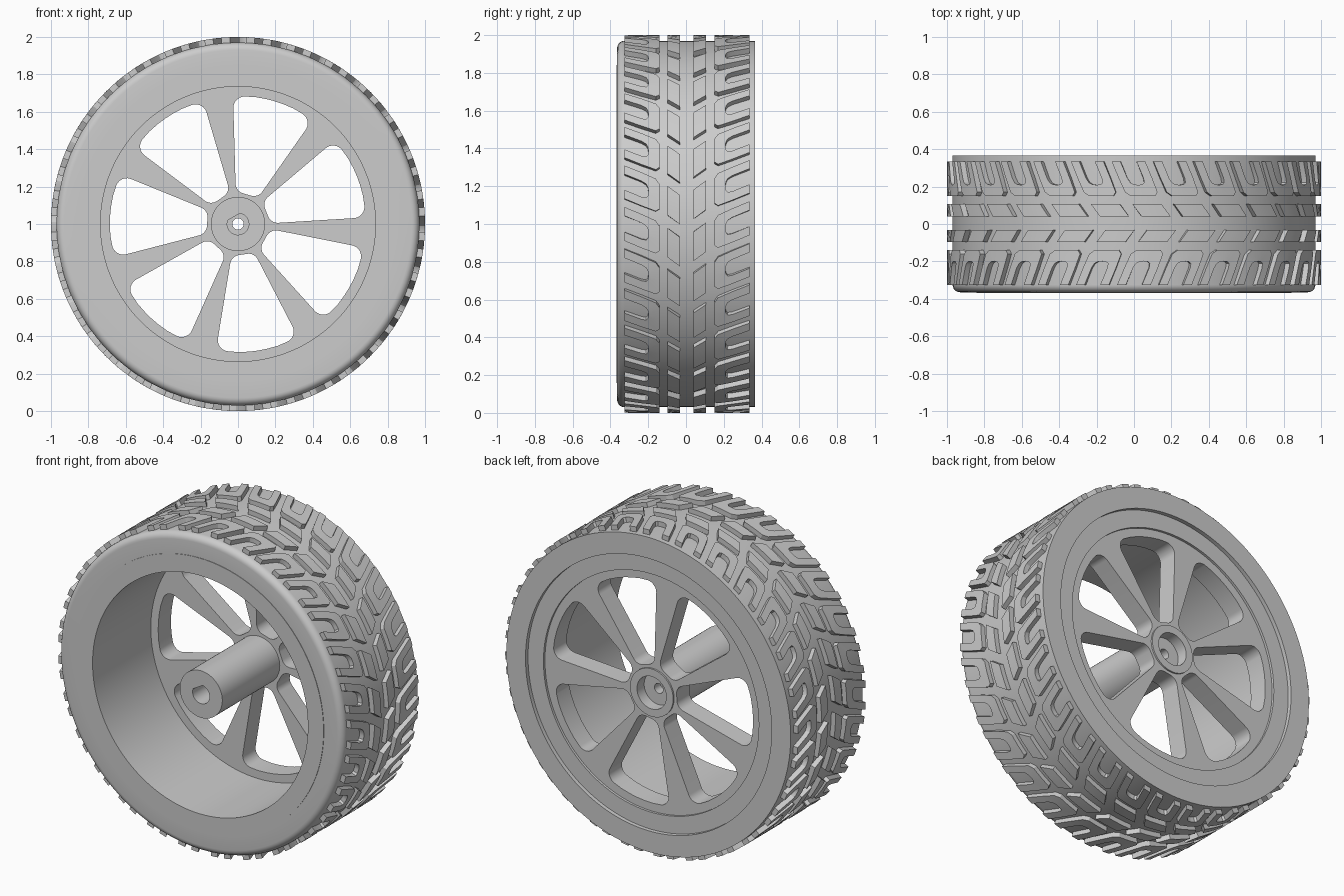
import bpy, bmesh, math
from math import sin, cos, pi, radians
from mathutils import Vector

if "Cube" in bpy.data.objects:
    bpy.data.objects.remove(bpy.data.objects["Cube"])

SHADE = (0.604, 0.604, 0.604, 1)
grey = bpy.data.materials.new("plain grey")
grey.use_nodes = True
grey.diffuse_color = SHADE
grey.node_tree.nodes["Principled BSDF"].inputs["Base Color"].default_value = SHADE


def finish(obj, angle=30):
    obj.data.materials.clear()
    obj.data.materials.append(grey)
    bpy.ops.object.select_all(action='DESELECT')
    obj.select_set(True)
    bpy.context.view_layer.objects.active = obj
    bpy.ops.object.shade_smooth_by_angle(angle=radians(angle))


def mesh_object(name, bm):
    me = bpy.data.meshes.new(name)
    bm.to_mesh(me)
    bm.free()
    obj = bpy.data.objects.new(name, me)
    bpy.context.collection.objects.link(obj)
    return obj


def lathe(name, profile, segments=128):
    """Spin a closed (radius, y) profile round the wheel axis."""
    bm = bmesh.new()
    vs = [bm.verts.new((r, y, 0)) for r, y in profile]
    es = [bm.edges.new((vs[i - 1], vs[i])) for i in range(len(vs))]
    bmesh.ops.spin(bm, geom=vs + es, cent=(0, 0, 0), axis=(0, 1, 0),
                   angle=2 * pi, steps=segments, use_merge=True)
    bmesh.ops.remove_doubles(bm, verts=bm.verts, dist=1e-5)
    bmesh.ops.recalc_face_normals(bm, faces=bm.faces)
    obj = mesh_object(name, bm)
    obj.location.z = 1
    finish(obj)


def ring(name, inner, outer, y0, y1):
    lathe(name, [(inner, y0), (outer, y0), (outer, y1), (inner, y1)])


def circle(r, n=64, phase=0.0):
    return [(r * cos(2 * pi * i / n + phase), r * sin(2 * pi * i / n + phase))
            for i in range(n)]


def plate(name, outlines, y0, y1):
    """Flat outline with holes, given thickness along the axis."""
    cu = bpy.data.curves.new(name, 'CURVE')
    cu.dimensions = '2D'
    cu.fill_mode = 'BOTH'
    cu.extrude = (y1 - y0) / 2
    for pts in outlines:
        sp = cu.splines.new('POLY')
        sp.points.add(len(pts) - 1)
        for p, (x, y) in zip(sp.points, pts):
            p.co = (x, y, 0, 1)
        sp.use_cyclic_u = True
    obj = bpy.data.objects.new(name, cu)
    bpy.context.collection.objects.link(obj)
    obj.rotation_euler.x = pi / 2
    obj.location = (0, (y0 + y1) / 2, 1)
    bpy.ops.object.select_all(action='DESELECT')
    obj.select_set(True)
    bpy.context.view_layer.objects.active = obj
    bpy.ops.object.convert(target='MESH')
    finish(bpy.context.view_layer.objects.active)


def rounded(corners, steps=8):
    """Round each (x, y, radius) corner with a tangent arc."""
    out = []
    for i, (x, y, r) in enumerate(corners):
        p = Vector((x, y))
        if r == 0:
            out.append((x, y))
            continue
        a = (Vector(corners[i - 1][:2]) - p).normalized()
        b = (Vector(corners[(i + 1) % len(corners)][:2]) - p).normalized()
        half = a.angle(b) / 2
        centre = p + (a + b).normalized() * r / sin(half)
        s = p + a * r / math.tan(half) - centre
        e = p + b * r / math.tan(half) - centre
        for k in range(steps + 1):
            d = s.lerp(e, k / steps).normalized() * r
            out.append(tuple(centre + d))
    return out


# Tyre carcass: rounded front shoulder, square back shoulder
shoulder = [(0.93 + 0.04 * sin(a), -0.325 - 0.04 * cos(a))
            for a in (pi / 2 * k / 6 for k in range(7))]
lathe("tyre", [(0.84, -0.365)] + shoulder + [(0.97, 0.365), (0.84, 0.365)])

# Rim barrel, slightly proud in front and sunk at the back
ring("rim", 0.735, 0.842, -0.368, 0.34)

# Spoked disc with seven rounded windows
arc = [(0.685 * cos(radians(a)), 0.685 * sin(radians(a)), 0) for a in (-9, -4, 0, 4, 9)]
window = rounded([(0.165, -0.062, 0.055), (0.648, -0.222, 0.06)] + arc
                 + [(0.648, 0.222, 0.06), (0.165, 0.062, 0.055)])
windows = []
for k in range(7):
    a = radians(73.3) + 2 * pi * k / 7
    windows.append([(x * cos(a) - y * sin(a), x * sin(a) + y * cos(a)) for x, y in window])
plate("spoked_disc", [circle(0.738, 128), circle(0.135, 64, 0.017)] + windows, 0.2, 0.325)

# Hub: shaft sleeve with D-shaped bore, drilled web, counterbored collar
flat = radians(120)
d_bore = [(0.058 * cos(flat + a), 0.058 * sin(flat + a))
          for a in (radians(40 + 280 * k / 32) for k in range(33))]
plate("hub_sleeve", [circle(0.145), d_bore], -0.36, 0.21)
ring("hub_web", 0.03, 0.143, 0.205, 0.265)
ring("hub_collar", 0.1, 0.147, 0.26, 0.335)

# Tread: blocks laid out flat as paired edges, raised, then wrapped round the tyre
UNITS = 28
PITCH = 2 * pi / UNITS
SIDE = [(0.09, 0), (0.09, 0.09), (0.087, 0.165), (0.066, 0.185)]
SLOT = [(0.043, 0), (0.043, 0.09), (0.037, 0.114), (0.022, 0.124)]


def both_sides(half, mid):
    return [(-u, v) for u, v in half] + [mid] + half[::-1]


u_block = (both_sides(SIDE, (0, 0.185)), both_sides(SLOT, (0, 0.126)))
bar_block = ([(u, 0) for u in (-0.078, -0.03, 0.03, 0.078)],
             [(u, 0.066) for u in (-0.078, -0.03, 0.03, 0.078)])


def tread_row(name, block, edge, side, slope, shift):
    bm = bmesh.new()
    for k in range(UNITS):
        rows = [[bm.verts.new((u + slope * v + shift + k * PITCH, edge + side * v, 0))
                 for u, v in line] for line in block]
        for i in range(len(rows[0]) - 1):
            bm.faces.new((rows[0][i], rows[0][i + 1], rows[1][i + 1], rows[1][i]))
    top = bmesh.ops.extrude_face_region(bm, geom=bm.faces[:], use_keep_orig=True)["geom"]
    for v in top:
        if isinstance(v, bmesh.types.BMVert):
            v.co.z = 0.036
    for v in bm.verts:
        t, y, h = v.co
        v.co = ((0.964 + h) * sin(t), y, (0.964 + h) * cos(t))
    bmesh.ops.recalc_face_normals(bm, faces=bm.faces)
    obj = mesh_object(name, bm)
    obj.location.z = 1
    finish(obj, 25)


tread_row("front_outer_tread", u_block, -0.325, 1, 0.42, 0)
tread_row("front_inner_tread", bar_block, -0.097, 1, 0.75, 0.1)
tread_row("back_inner_tread", bar_block, 0.106, -1, 0.75, 0.07)
tread_row("back_outer_tread", u_block, 0.335, -1, 0.42, -0.03)
